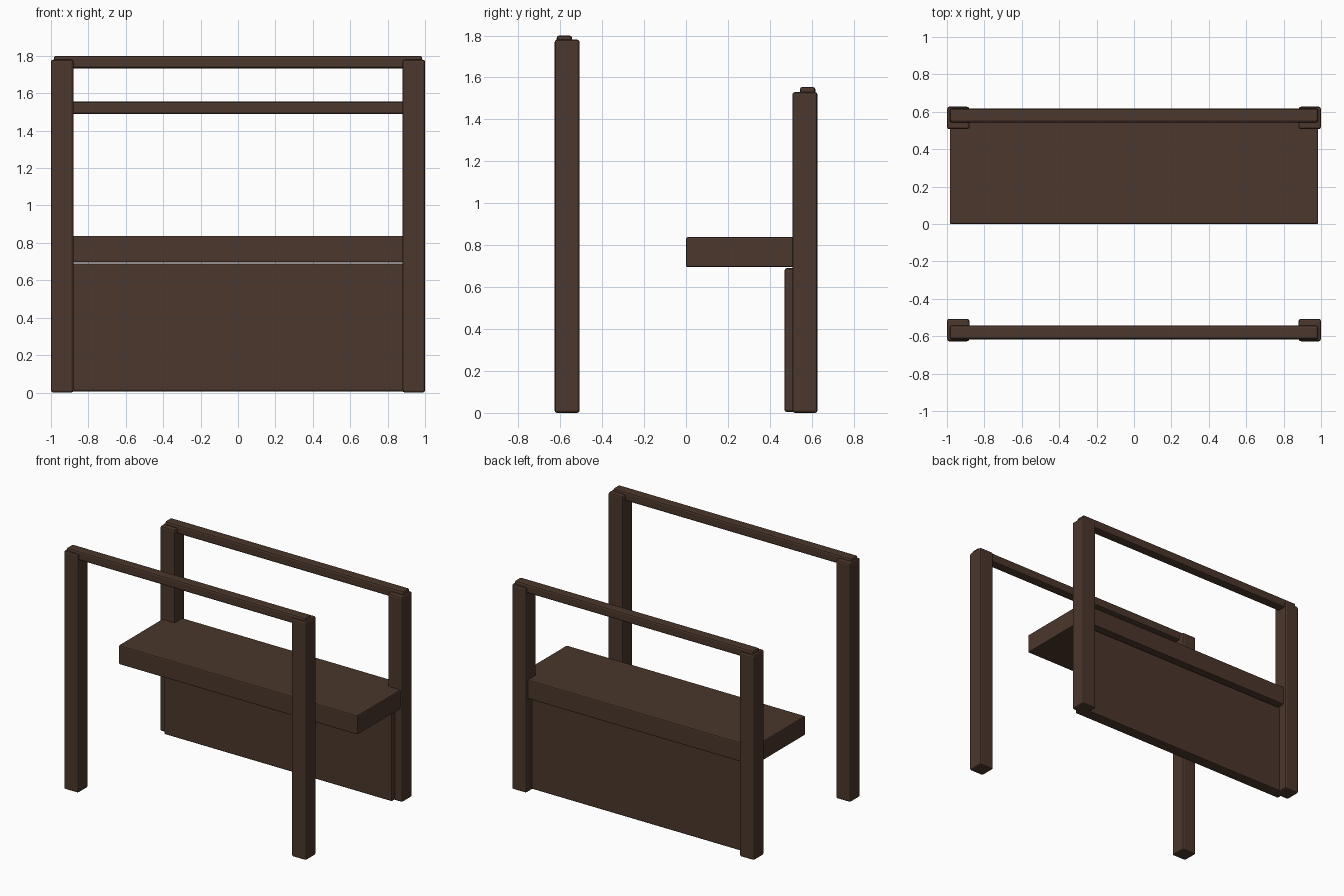
import bpy

if "Cube" in bpy.data.objects:
    bpy.data.objects.remove(bpy.data.objects["Cube"])

wood = bpy.data.materials.new("dark_wood")
wood.diffuse_color = (0.07, 0.038, 0.025, 1)
wood.use_nodes = True
wood.node_tree.nodes["Principled BSDF"].inputs["Base Color"].default_value = wood.diffuse_color


def block(name, lo, hi, bevel):
    """Softly bevelled box between two corners."""
    mid = [(a + b) / 2 for a, b in zip(lo, hi)]
    bpy.ops.mesh.primitive_cube_add(size=1, location=mid)
    ob = bpy.context.object
    ob.name = name
    ob.scale = [b - a for a, b in zip(lo, hi)]
    bpy.ops.object.transform_apply(location=False, rotation=False, scale=True)
    mod = ob.modifiers.new("soft_edges", 'BEVEL')
    mod.width = bevel
    mod.segments = 2
    bpy.ops.object.modifier_apply(modifier=mod.name)
    ob.data.materials.append(wood)
    return ob


# Four posts: tall pair in front, shorter pair behind
for side, x in (("left", -0.94), ("right", 0.94)):
    for end, y, top in (("front", -0.567, 1.78), ("back", 0.567, 1.53)):
        block(f"{end}_{side}_post", (x - 0.06, y - 0.06, 0),
              (x + 0.06, y + 0.06, top), 0.012)

# Rails across the post tops
for end, y, top in (("front", -0.58, 1.80), ("back", 0.58, 1.555)):
    block(f"{end}_rail", (-0.985, y - 0.037, top - 0.067),
          (0.985, y + 0.037, top), 0.012)

# Shelf-like seat between the back posts
block("seat", (-0.985, 0.0, 0.695), (0.985, 0.605, 0.838), 0.008)

# Panel below the seat, slightly proud of the posts
block("back_panel", (-0.94, 0.47, 0.005), (0.94, 0.56, 0.69), 0.01)
